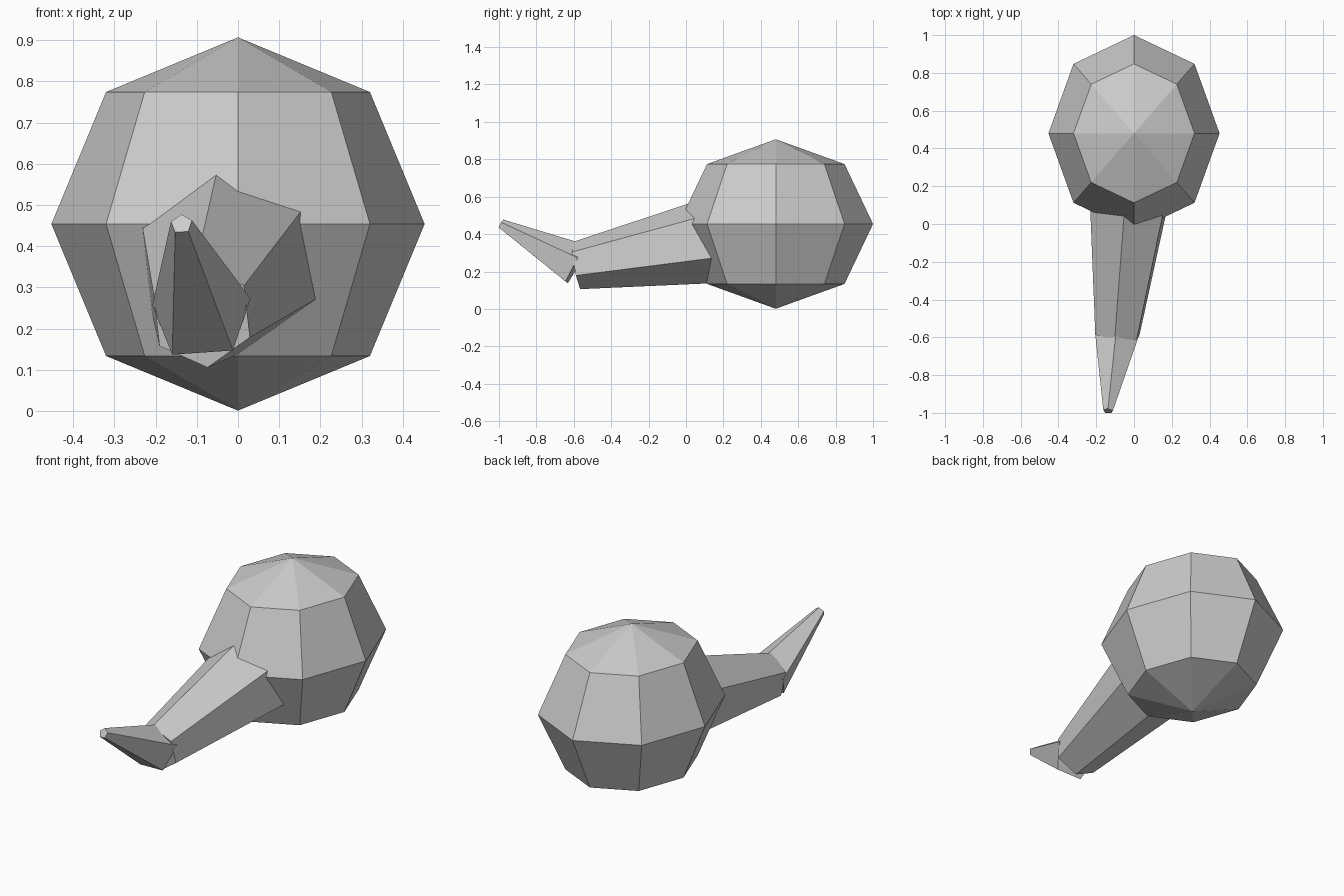
import bpy, bmesh, math
from mathutils import Vector, Matrix

if "Cube" in bpy.data.objects:
    bpy.data.objects.remove(bpy.data.objects["Cube"])

grey = bpy.data.materials.new("plain grey")
grey.diffuse_color = (0.6, 0.6, 0.6, 1)
grey.use_nodes = True
grey.node_tree.nodes["Principled BSDF"].inputs["Base Color"].default_value = grey.diffuse_color


def make_object(name, bm):
    bmesh.ops.recalc_face_normals(bm, faces=bm.faces)
    mesh = bpy.data.meshes.new(name)
    bm.to_mesh(mesh)
    bm.free()
    mesh.materials.append(grey)
    obj = bpy.data.objects.new(name, mesh)
    bpy.context.collection.objects.link(obj)
    return obj


def frustum(name, front, back, r_front, r_back, sides, twist):
    """Tapered prism between two points, one corner pointing up plus a twist."""
    front, back = Vector(front), Vector(back)
    axis = (back - front).normalized()
    side = axis.cross(Vector((0, 0, 1))).normalized()
    up = side.cross(axis)
    bm = bmesh.new()
    rings = []
    for centre, r in ((front, r_front), (back, r_back)):
        ring = []
        for i in range(sides):
            a = math.radians(90 + twist) + math.tau * i / sides
            ring.append(bm.verts.new(centre + r * (math.cos(a) * side + math.sin(a) * up)))
        rings.append(ring)
        bm.faces.new(ring)
    for i in range(sides):
        j = (i + 1) % sides
        bm.faces.new((rings[0][i], rings[0][j], rings[1][j], rings[1][i]))
    return make_object(name, bm)


# Round body: coarse sphere stretched front to back
bm = bmesh.new()
bmesh.ops.create_uvsphere(bm, u_segments=8, v_segments=4, radius=1)
bmesh.ops.transform(bm, verts=bm.verts, matrix=Matrix.Translation((0, 0.48, 0.454))
                    @ Matrix.Diagonal((0.453, 0.52, 0.453, 1)))
make_object("round_body", bm)

# Two tapered segments meeting at a joint, the second bending up to a tip
joint = (-0.088, -0.588, 0.231)
frustum("inner_segment", joint, (-0.013, 0.25, 0.386), 0.128, 0.247, 6, 5.5)
frustum("outer_tip", (-0.137, -0.99, 0.454), joint, 0.027, 0.126, 5, 4.5)
